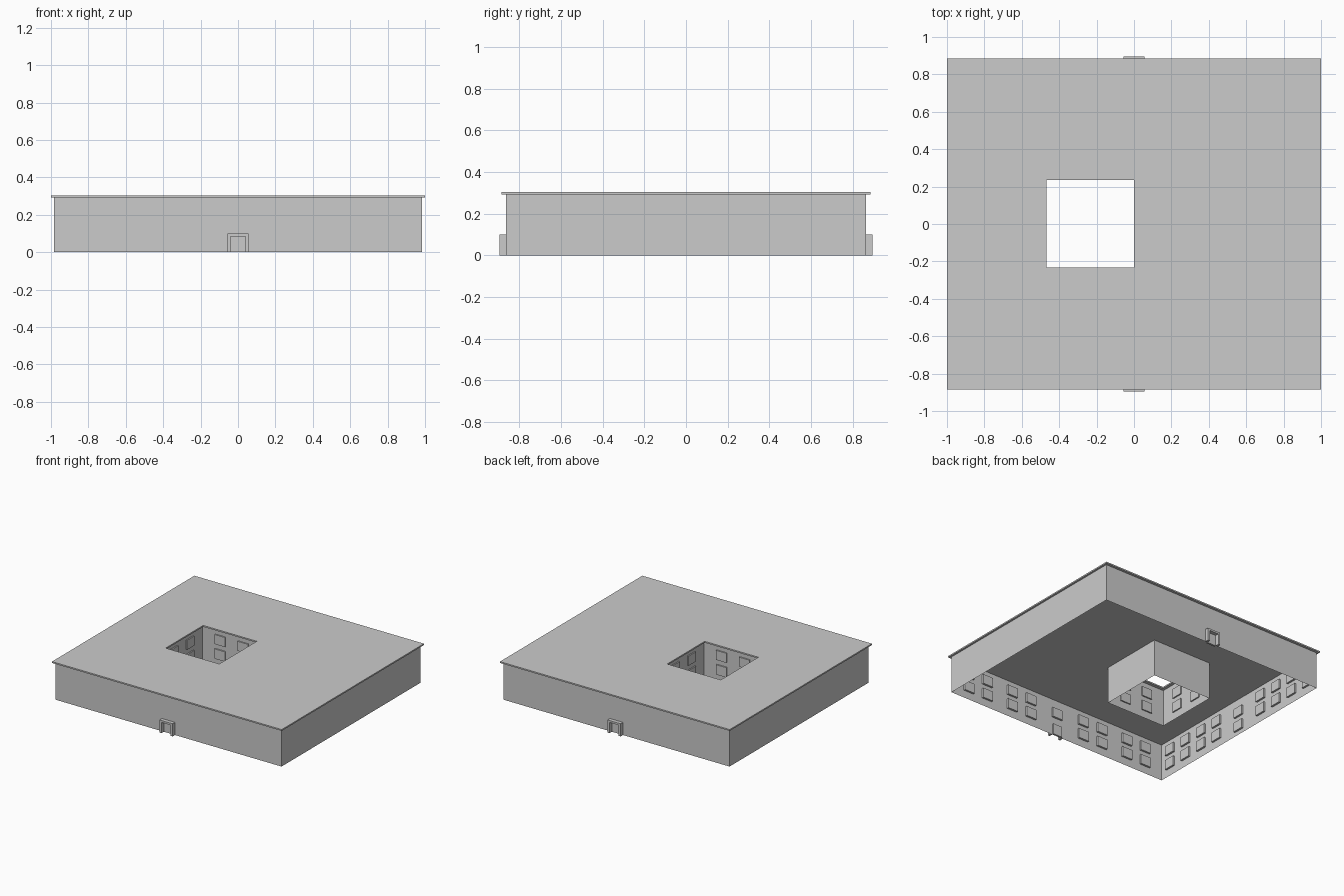
import bpy, bmesh
from math import radians
from mathutils import Matrix, Vector

if "Cube" in bpy.data.objects:
    bpy.data.objects.remove(bpy.data.objects["Cube"])

WALL_TOP = 0.292
ROOF_TOP = 0.303
UPPER, LOWER = (0.175, 0.25), (0.06, 0.137)


def finish(name, bm):
    mesh = bpy.data.meshes.new(name)
    bm.to_mesh(mesh)
    bm.free()
    ob = bpy.data.objects.new(name, mesh)
    bpy.context.collection.objects.link(ob)
    return ob


def grid_faces(bm, us, vs, point, keep=lambda u, v: True):
    """Fill a sheet of cells between the cut lines us and vs."""
    verts = {(u, v): bm.verts.new(point(u, v)) for u in us for v in vs}
    cells = []
    for u0, u1 in zip(us, us[1:]):
        for v0, v1 in zip(vs, vs[1:]):
            u, v = (u0 + u1) / 2, (v0 + v1) / 2
            if keep(u, v):
                corners = [(u0, v0), (u1, v0), (u1, v1), (u0, v1)]
                cells.append((u, v, bm.faces.new([verts[c] for c in corners])))
    return cells


def wall(name, half, openings, angle, offset, depth, keep_orig=False):
    """Single-sheet wall facing -y before turning; openings pushed along y."""
    bm = bmesh.new()
    us = sorted({-half, half} | {u for o in openings for u in o[:2]})
    vs = sorted({0.0, WALL_TOP} | {v for o in openings for v in o[2:]})
    cells = grid_faces(bm, us, vs, lambda u, v: (u, 0, v))
    panes = [f for u, v, f in cells
             if any(a < u < b and c < v < d for a, b, c, d in openings)]
    new = bmesh.ops.extrude_face_region(bm, geom=panes, use_keep_orig=keep_orig)
    moved = [g for g in new["geom"] if isinstance(g, bmesh.types.BMVert)]
    bmesh.ops.translate(bm, verts=moved, vec=(0, depth, 0))
    bm.transform(Matrix.Translation(offset) @ Matrix.Rotation(radians(angle), 4, 'Z'))
    return finish(name, bm)


def windows(centres, half=0.045):
    return [(c - half, c + half, *row) for c in centres for row in (UPPER, LOWER)]


def mirrored(values):
    return [s * v for v in values for s in (-1, 1)]


# Outer walls with recessed windows and doors
long_side = windows(mirrored([0.245, 0.42, 0.653, 0.825]))
long_side += [(-0.045, 0.045, 0.145, 0.22), (-0.04, 0.04, 0.0, 0.085)]
short_side = windows(mirrored([0.247, 0.418, 0.592, 0.765]))
short_side += [(-0.045, 0.045, 0.148, 0.22), (-0.045, 0.045, 0.033, 0.107)]
WX, WY = 0.985, 0.865
wall("front_wall", WX, long_side, 0, (0, -WY, 0), 0.015)
wall("right_wall", WY, short_side, 90, (WX, 0, 0), 0.015)
wall("back_wall", WX, long_side, 180, (0, WY, 0), 0.015)
wall("left_wall", WY, short_side, -90, (-WX, 0, 0), 0.015)

# Courtyard walls with raised window panels
CX, CH = -0.233, 0.258
court = windows([-0.1, 0.1])
for name, angle in (("north", 0), ("west", 90), ("south", 180), ("east", -90)):
    centre = Vector((CX, 0, 0))
    push = Matrix.Rotation(radians(angle), 3, 'Z') @ Vector((0, CH, 0))
    wall("courtyard_" + name + "_wall", CH, court, angle, centre + push, -0.01, True)

# Roof slab with courtyard opening
bm = bmesh.new()
grid_faces(bm, [-1, CX - 0.234, CX + 0.233, 1], [-0.885, -0.233, 0.234, 0.885],
           lambda u, v: (u, v, ROOF_TOP),
           lambda u, v: not (abs(u - CX) < 0.1 and abs(v) < 0.1))
roof = finish("roof", bm)
slab = roof.modifiers.new("thickness", 'SOLIDIFY')
slab.thickness = ROOF_TOP - WALL_TOP
slab.offset = -1

# Door surrounds: arch-shaped profile projected out of the wall
for name, angle in (("front_door_frame", 0), ("back_door_frame", 180)):
    bm = bmesh.new()
    profile = [(-0.057, 0), (-0.057, 0.1), (0.057, 0.1), (0.057, 0),
               (0.04, 0), (0.04, 0.085), (-0.04, 0.085), (-0.04, 0)]
    face = bm.faces.new([bm.verts.new((x, -0.895, z)) for x, z in profile])
    new = bmesh.ops.extrude_face_region(bm, geom=[face], use_keep_orig=True)
    moved = [g for g in new["geom"] if isinstance(g, bmesh.types.BMVert)]
    bmesh.ops.translate(bm, verts=moved, vec=(0, 0.03, 0))
    bmesh.ops.recalc_face_normals(bm, faces=bm.faces)
    bm.transform(Matrix.Rotation(radians(angle), 4, 'Z'))
    finish(name, bm)
